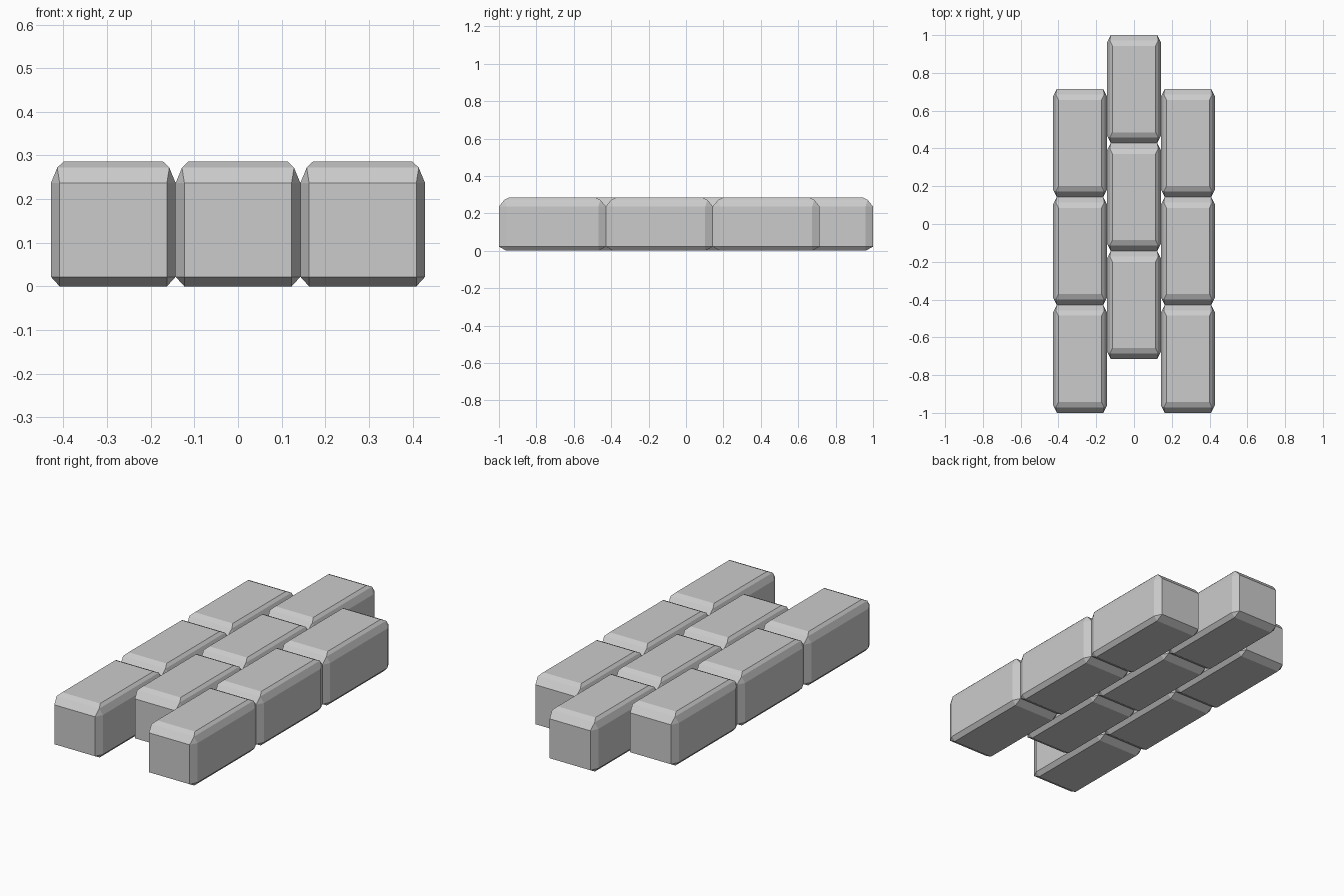
import bpy
import bmesh
import math

cube = bpy.data.objects.get("Cube")
if cube:
    bpy.data.objects.remove(cube, do_unlink=True)

W = 2 / 7            # brick width and height
L = 2 * W            # brick length

stone = bpy.data.materials.new("plain grey")
stone.diffuse_color = (0.6, 0.6, 0.6, 1)
stone.use_nodes = True
stone.node_tree.nodes["Principled BSDF"].inputs["Base Color"].default_value = (0.6, 0.6, 0.6, 1)


def ring(inset, z, corner=0):
    """Rectangle of points at height z; corner > 0 clips each corner."""
    pts = set()
    for sx in (-1, 1):
        for sy in (-1, 1):
            x, y = W / 2 - inset, L / 2 - 2 * inset
            pts.add((sx * (x - corner), sy * y, z))
            pts.add((sx * x, sy * (y - 2 * corner), z))
    return pts


# Brick: clipped body, single bottom chamfer, two-step top chamfer
bm = bmesh.new()
rings = (ring(0.02, 0), ring(0, 0.022, 0.02), ring(0, 0.237, 0.02),
         ring(0.0145, 0.272), ring(0.0285, W))
for points in rings:
    for p in sorted(points):
        bm.verts.new(p)
bmesh.ops.convex_hull(bm, input=bm.verts[:])
bmesh.ops.dissolve_limit(bm, angle_limit=math.radians(1),
                         verts=bm.verts[:], edges=bm.edges[:])
bmesh.ops.recalc_face_normals(bm, faces=bm.faces[:])
brick = bpy.data.meshes.new("brick")
bm.to_mesh(brick)
bm.free()
brick.materials.append(stone)

# Three columns of three, the middle one shifted back half a brick
for column, name in ((-1, "right"), (0, "middle"), (1, "left")):
    shift = W / 2 if column == 0 else -W / 2
    for row, place in ((-1, "front"), (0, "centre"), (1, "back")):
        obj = bpy.data.objects.new(f"{name}_{place}_brick", brick)
        obj.location = (column * W, row * L + shift, 0)
        bpy.context.collection.objects.link(obj)
